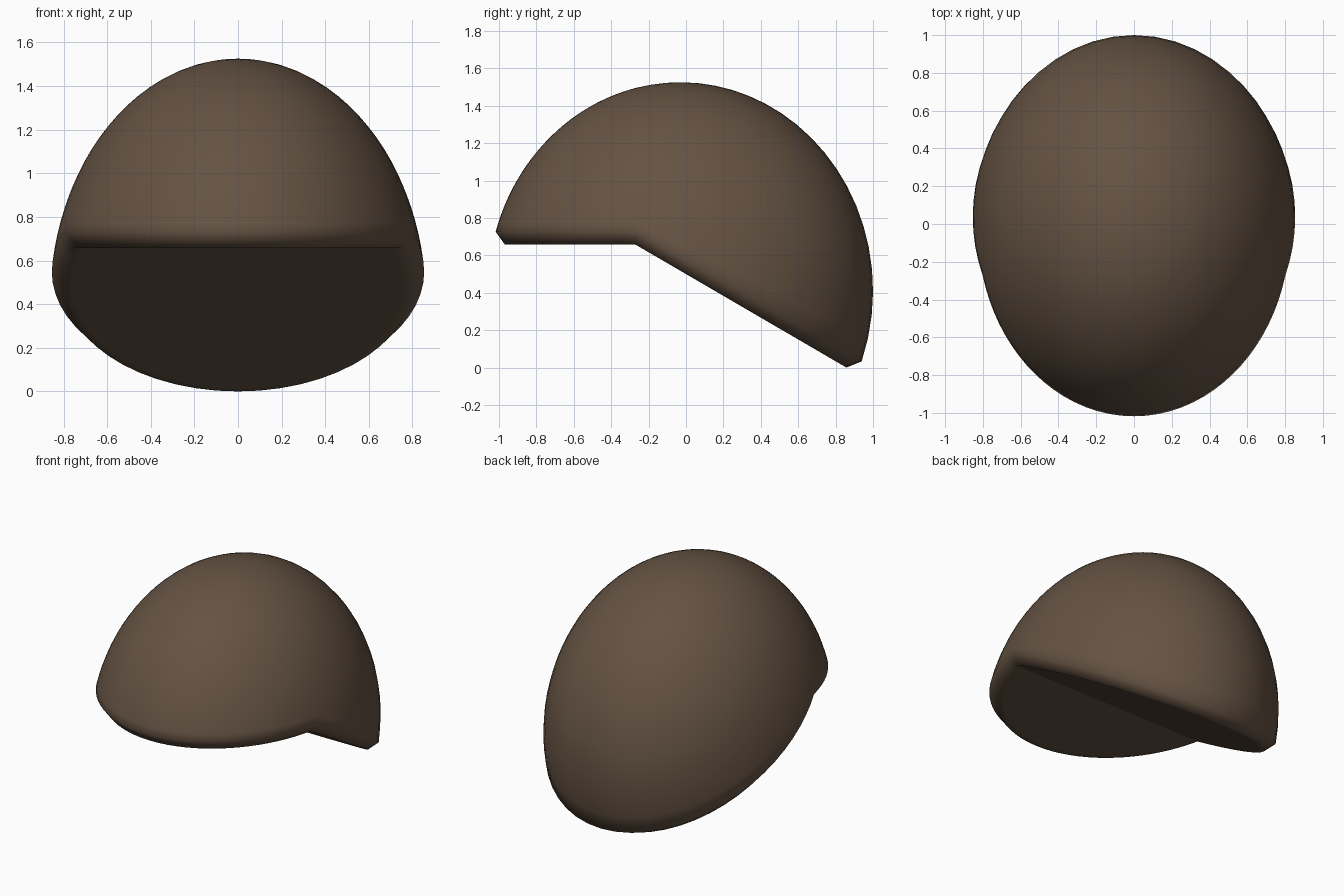
import bpy, bmesh, math
from mathutils import Vector

if "Cube" in bpy.data.objects:
    bpy.data.objects.remove(bpy.data.objects["Cube"])

# Ellipsoid the dome follows, and the point on the fold of its underside
CENTRE = Vector((0, -0.03, 0.42))
RADII = Vector((0.862, 1.03, 1.115))
FOLD = Vector((0, -0.27, 0.667))
SLOPE = 0.583          # fall of the rear half of the underside
BEVEL = 0.07
SEGMENTS, RINGS = 72, 22


def hit(direction):
    """Distance from the fold point to the ellipsoid along a direction."""
    o = Vector([(FOLD[i] - CENTRE[i]) / RADII[i] for i in range(3)])
    d = Vector([direction[i] / RADII[i] for i in range(3)])
    a, b, c = d.dot(d), o.dot(d), o.dot(o) - 1
    return (-b + math.sqrt(b * b - a * c)) / a


def aim(azimuth, elevation):
    return Vector((math.cos(elevation) * math.cos(azimuth),
                   math.cos(elevation) * math.sin(azimuth),
                   math.sin(elevation)))


bm = bmesh.new()
columns = []
top = bm.verts.new(FOLD + Vector((0, 0, hit(Vector((0, 0, 1))))))
middle = bm.verts.new(FOLD)
for s in range(SEGMENTS):
    az = 2 * math.pi * s / SEGMENTS
    low = -math.atan(SLOPE * max(0.0, math.sin(az)))
    reach = hit(aim(az, low))
    rim = low + BEVEL / reach
    # Dome, from near the top down to the rim
    points = []
    for r in range(1, RINGS + 1):
        d = aim(az, math.pi / 2 + (rim - math.pi / 2) * r / RINGS)
        points.append(FOLD + d * hit(d))
    # Bevelled lip, then the flat underside
    for inset in (BEVEL * 0.95, BEVEL * 1.6, reach * 0.5):
        points.append(FOLD + aim(az, low) * (reach - inset))
    columns.append([bm.verts.new(p) for p in points])

for s in range(SEGMENTS):
    a, b = columns[s], columns[(s + 1) % SEGMENTS]
    bm.faces.new((top, a[0], b[0]))
    for k in range(len(a) - 1):
        bm.faces.new((a[k], a[k + 1], b[k + 1], b[k]))
    bm.faces.new((a[-1], middle, b[-1]))
bmesh.ops.recalc_face_normals(bm, faces=bm.faces[:])
for f in bm.faces:
    f.smooth = True

# Crisp fold across the underside
for s in (0, SEGMENTS // 2):
    chain = columns[s][RINGS:] + [middle]
    for v, w in zip(chain, chain[1:]):
        bm.edges.get((v, w)).smooth = False

# Stand the lowest point on the ground
lowest = min(v.co.z for v in bm.verts)
bmesh.ops.translate(bm, verts=bm.verts[:], vec=(0, 0, -lowest))

mesh = bpy.data.meshes.new("hair_cap")
bm.to_mesh(mesh)
bm.free()
cap = bpy.data.objects.new("hair_cap", mesh)
bpy.context.collection.objects.link(cap)

brown = bpy.data.materials.new("dark brown")
brown.diffuse_color = (0.13, 0.086, 0.056, 1)
brown.use_nodes = True
brown.node_tree.nodes["Principled BSDF"].inputs["Base Color"].default_value = brown.diffuse_color
mesh.materials.append(brown)
